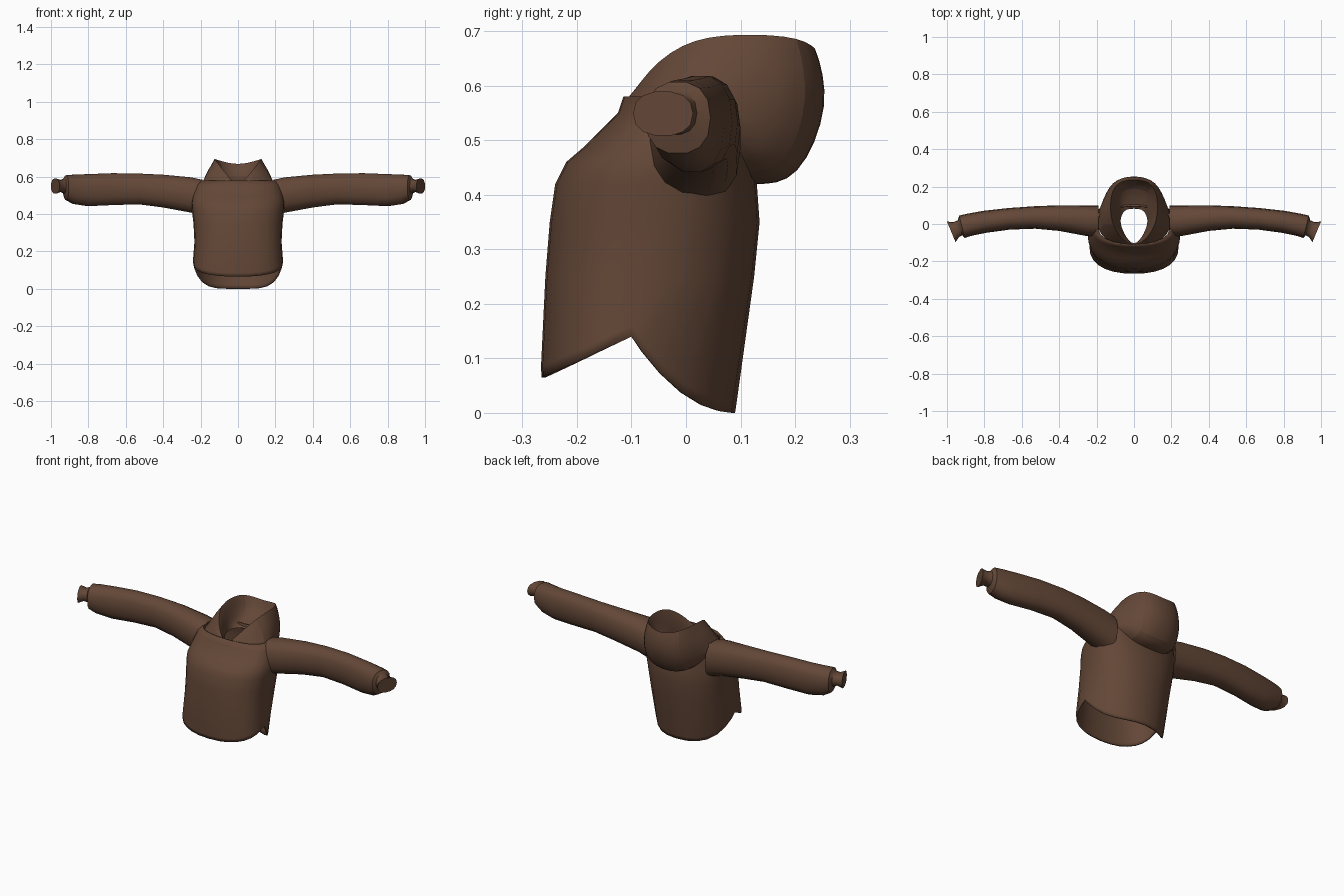
import bpy, bmesh
from math import sin, cos, pi, copysign, radians

cube = bpy.data.objects.get("Cube")
if cube:
    bpy.data.objects.remove(cube)

brown = bpy.data.materials.new("brown cloth")
brown.use_nodes = True
color = (0.125, 0.063, 0.038, 1)
brown.diffuse_color = color
bsdf = next(n for n in brown.node_tree.nodes if n.type == 'BSDF_PRINCIPLED')
bsdf.inputs["Base Color"].default_value = color
bsdf.inputs["Roughness"].default_value = 0.9


def power(v, p):
    return copysign(abs(v) ** p, v)


def loft(name, rings, cap_end=False, crease_ring=None):
    """Skin a list of closed rings into one smooth-shaded object."""
    bm = bmesh.new()
    crease = bm.edges.layers.float.new("crease_edge")
    loops = [[bm.verts.new(p) for p in ring] for ring in rings]
    n = len(loops[0])
    for a, b in zip(loops, loops[1:]):
        for i in range(n):
            j = (i + 1) % n
            bm.faces.new((a[i], a[j], b[j], b[i]))
    if cap_end:
        bm.faces.new(loops[-1])
    if crease_ring is not None:
        ring = set(loops[crease_ring])
        for e in bm.edges:
            if e.verts[0] in ring and e.verts[1] in ring:
                e[crease] = 0.8
    bmesh.ops.recalc_face_normals(bm, faces=bm.faces)
    mesh = bpy.data.meshes.new(name)
    bm.to_mesh(mesh)
    bm.free()
    mesh.materials.append(brown)
    obj = bpy.data.objects.new(name, mesh)
    bpy.context.collection.objects.link(obj)
    bpy.ops.object.select_all(action='DESELECT')
    obj.select_set(True)
    bpy.context.view_layer.objects.active = obj
    bpy.ops.object.shade_smooth_by_angle(angle=radians(40))
    return obj


# Torso: half width, front, side seam and back depths at each height
def torso_ring(z, width, front, side, back, back_power=0.9, hem=False):
    ring = []
    for i in range(28):
        t = 2 * pi * i / 28
        c = cos(t)
        f = abs(c) ** (0.7 if c > 0 else back_power)
        y = side + f * ((front if c > 0 else back) - side)
        h = z
        if hem:  # raised at the side seams, lowest at the back
            h += (0.14 - 0.075 * f) if c > 0 else 0.14 * (1 - f) ** 2
        ring.append((width * power(sin(t), 0.9), y, h))
    return ring


torso = loft("torso", [
    torso_ring(0, 0.24, -0.265, -0.1, 0.09, 1.5, hem=True),
    torso_ring(0.02, 0.24, -0.266, -0.098, 0.093, 1.4, hem=True),
    torso_ring(0.25, 0.233, -0.258, -0.08, 0.125),
    torso_ring(0.35, 0.238, -0.25, -0.05, 0.135),
    torso_ring(0.42, 0.247, -0.24, -0.03, 0.13),
    torso_ring(0.46, 0.25, -0.22, -0.02, 0.12),
    torso_ring(0.49, 0.245, -0.185, -0.01, 0.12),
    torso_ring(0.55, 0.23, -0.125, 0, 0.11),
    torso_ring(0.58, 0.2, -0.115, 0.01, 0.1),
])
wall = torso.modifiers.new("cloth thickness", 'SOLIDIFY')
wall.thickness = 0.008
wall.offset = -1

# Hood: half rings from front centre to back centre, outside to inside
hood_halves = [
    # seam on the shoulders
    [(0, -.14, .52), (.1, -.13, .54), (.21, -.03, .575),
     (.2, .08, .53), (.12, .12, .43), (0, .13, .415)],
    # underside of the folded hood
    [(0, -.135, .535), (.09, -.115, .565), (.19, -.02, .605),
     (.19, .1, .54), (.12, .2, .43), (0, .21, .415)],
    # widest bulge
    [(0, -.125, .55), (.08, -.1, .6), (.17, 0, .64),
     (.17, .12, .62), (.13, .245, .57), (0, .28, .57)],
    # rim
    [(0, -.115, .54), (.06, -.09, .61), (.115, -.01, .685),
     (.13, .09, .7), (.115, .22, .695), (0, .245, .66)],
    # lining
    [(0, -.11, .53), (.05, -.08, .59), (.09, 0, .63),
     (.1, .1, .62), (.085, .19, .6), (0, .21, .59)],
    # neck opening
    [(0, -.12, .52), (.045, -.07, .54), (.075, 0, .56),
     (.07, .045, .56), (.045, .08, .56), (0, .085, .56)],
]
hood_rings = [h + [(-x, y, z) for x, y, z in h[-2:0:-1]] for h in hood_halves]
hood = loft("hood", hood_rings, crease_ring=3)
hood.modifiers.new("soft folds", 'SUBSURF').levels = 2
hood.modifiers["soft folds"].render_levels = 2

# Sleeves: x, front, back, bottom, top, and slant of each ring
sleeve_rings = [
    (0.19, -0.07, 0.1, 0.385, 0.585, 0),
    (0.25, -0.065, 0.1, 0.405, 0.598, 0),
    (0.40, -0.037, 0.1, 0.433, 0.612, 0),
    (0.53, -0.025, 0.095, 0.45, 0.618, 0.05),
    (0.67, -0.03, 0.085, 0.446, 0.62, 0.1),
    (0.80, -0.047, 0.07, 0.44, 0.615, 0.15),
    (0.88, -0.063, 0.055, 0.452, 0.612, 0.2),
    (0.92, -0.075, 0.045, 0.475, 0.608, 0.25),
    (0.93, -0.06, 0.02, 0.51, 0.59, 0.3),
    (0.95, -0.07, 0.01, 0.518, 0.582, 0.35),
    (0.977, -0.097, 0.013, 0.508, 0.59, 0.42),
]


def sleeve_ring(side, x, front, back, bottom, top, slant):
    ring = []
    for i in range(14):
        t = 2 * pi * i / 14
        dy = (back - front) / 2 * power(cos(t), 0.85)
        dz = (top - bottom) / 2 * power(sin(t), 0.85)
        ring.append((side * (x + slant * dy),
                     (front + back) / 2 + dy, (bottom + top) / 2 + dz))
    return ring


for name, side in (("left_sleeve", 1), ("right_sleeve", -1)):
    loft(name, [sleeve_ring(side, *r) for r in sleeve_rings], cap_end=True)
